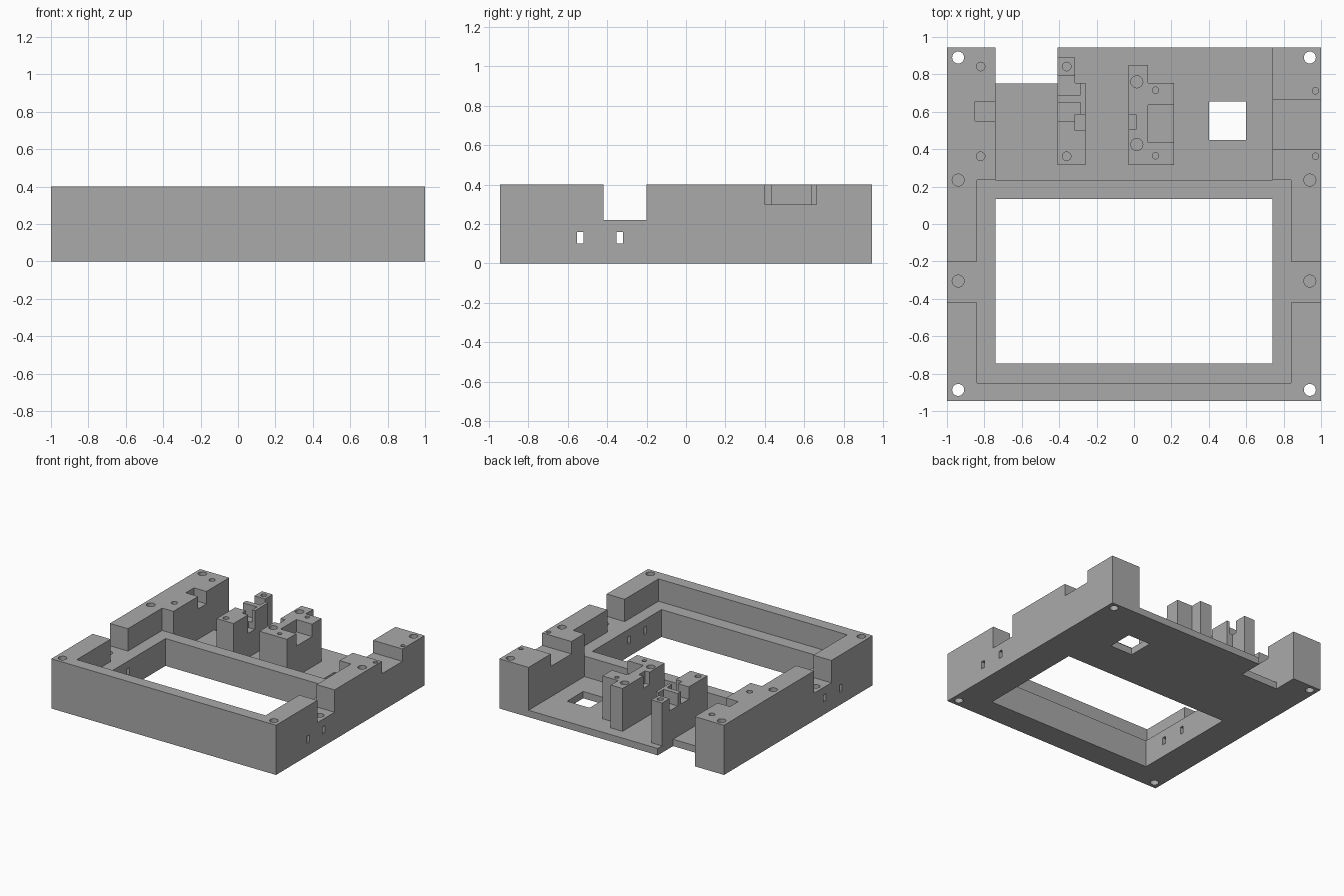
import bpy, bmesh

old = bpy.data.objects.get("Cube")
if old:
    bpy.data.objects.remove(old, do_unlink=True)

grey = bpy.data.materials.new("plain grey")
grey.use_nodes = True
grey.diffuse_color = (0.4, 0.4, 0.4, 1)
grey.node_tree.nodes["Principled BSDF"].inputs["Base Color"].default_value = (0.4, 0.4, 0.4, 1)

TOP, FLOOR, LEDGE, SHELF, OVER = 0.4, 0.055, 0.22, 0.3, 0.5


def prism(name, outline, z0, z1):
    """Vertical extrusion of a flat outline."""
    bm = bmesh.new()
    face = bm.faces.new([bm.verts.new((x, y, z0)) for x, y in outline])
    new = bmesh.ops.extrude_face_region(bm, geom=[face])["geom"]
    bmesh.ops.translate(bm, vec=(0, 0, z1 - z0),
                        verts=[v for v in new if isinstance(v, bmesh.types.BMVert)])
    bmesh.ops.recalc_face_normals(bm, faces=bm.faces)
    mesh = bpy.data.meshes.new(name)
    bm.to_mesh(mesh)
    bm.free()
    mesh.materials.append(grey)
    obj = bpy.data.objects.new(name, mesh)
    bpy.context.collection.objects.link(obj)
    return obj


def box(name, x0, x1, y0, y1, z0, z1):
    return prism(name, [(x0, y0), (x1, y0), (x1, y1), (x0, y1)], z0, z1)


def drill(x, y, radius, z0):
    bpy.ops.mesh.primitive_cylinder_add(vertices=32, radius=radius, depth=OVER - z0,
                                        location=(x, y, (OVER + z0) / 2))
    return bpy.context.object


def carve(obj, cutters):
    """Subtract every cutter, then discard it."""
    bpy.context.view_layer.objects.active = obj
    for cutter in cutters:
        cutter.hide_render = True
        mod = obj.modifiers.new("cut", "BOOLEAN")
        mod.operation, mod.solver, mod.object = "DIFFERENCE", "EXACT", cutter
        bpy.ops.object.modifier_apply(modifier=mod.name)
        bpy.data.objects.remove(cutter, do_unlink=True)


# Main frame with its openings
frame = box("frame", -1, 1, -0.945, 0.945, 0, TOP)
cuts = [
    box("screen_opening", -0.74, 0.74, -0.745, 0.135, -0.1, OVER),
    box("screen_recess", -0.84, 0.84, -0.85, 0.235, LEDGE, OVER),
    box("side_notches", -1.1, 1.1, -0.42, -0.2, LEDGE, OVER),
    box("rear_bay", -0.74, 0.74, 0.235, 1.1, FLOOR, OVER),
    box("rear_gap", -0.74, -0.41, 0.75, 1.1, -0.1, OVER),
    box("floor_window", 0.4, 0.6, 0.45, 0.655, -0.1, OVER),
    box("right_shelf", 0.7, 1.1, 0.4, 0.662, SHELF, OVER),
    box("left_recess", -0.85, -0.7, 0.55, 0.655, SHELF, OVER),
]

# Cable slots and screw holes on both side walls
for y in (-0.537, -0.336):
    cuts.append(box("slot", -1.1, 1.1, y - 0.016, y + 0.016, 0.1, 0.16))
for x in (-0.94, 0.94):
    cuts += [drill(x, y, 0.032, -0.1) for y in (-0.887, 0.89)]
    cuts += [drill(x, y, 0.032, 0.1) for y in (-0.305, 0.235)]
cuts += [drill(-0.82, y, 0.023, 0.2) for y in (0.362, 0.842)]
cuts += [drill(0.97, y, 0.017, 0.2) for y in (0.362, 0.712)]
carve(frame, cuts)

# Narrow mount with latch pockets
narrow = prism("narrow_mount", [(-0.41, 0.315), (-0.26, 0.315), (-0.26, 0.755),
                                (-0.315, 0.755), (-0.315, 0.89), (-0.41, 0.89)], 0.02, TOP)
carve(narrow, [
    box("pocket", -0.5, -0.285, 0.55, 0.65, SHELF, OVER),
    box("pocket", -0.5, -0.285, 0.69, 0.795, SHELF, OVER),
    box("pocket", -0.315, -0.2, 0.5, 0.585, 0.25, OVER),
    drill(-0.36, 0.362, 0.023, 0.2),
    drill(-0.36, 0.842, 0.023, 0.2),
])

# Wide mount with a side pocket
wide = prism("wide_mount", [(-0.03, 0.315), (0.215, 0.315), (0.215, 0.755),
                            (0.075, 0.755), (0.075, 0.85), (-0.03, 0.85)], 0.02, TOP)
carve(wide, [
    box("pocket", 0.075, 0.3, 0.435, 0.635, SHELF, OVER),
    box("pocket", -0.1, 0.01, 0.505, 0.585, SHELF, OVER),
    drill(0.015, 0.425, 0.032, 0.2),
    drill(0.015, 0.76, 0.032, 0.2),
    drill(0.115, 0.365, 0.017, 0.2),
    drill(0.115, 0.715, 0.017, 0.2),
])

# Crisp flat faces, smooth hole walls
for obj in (frame, narrow, wide):
    bpy.ops.object.select_all(action="DESELECT")
    obj.select_set(True)
    bpy.context.view_layer.objects.active = obj
    bpy.ops.object.shade_smooth_by_angle(angle=0.5)
